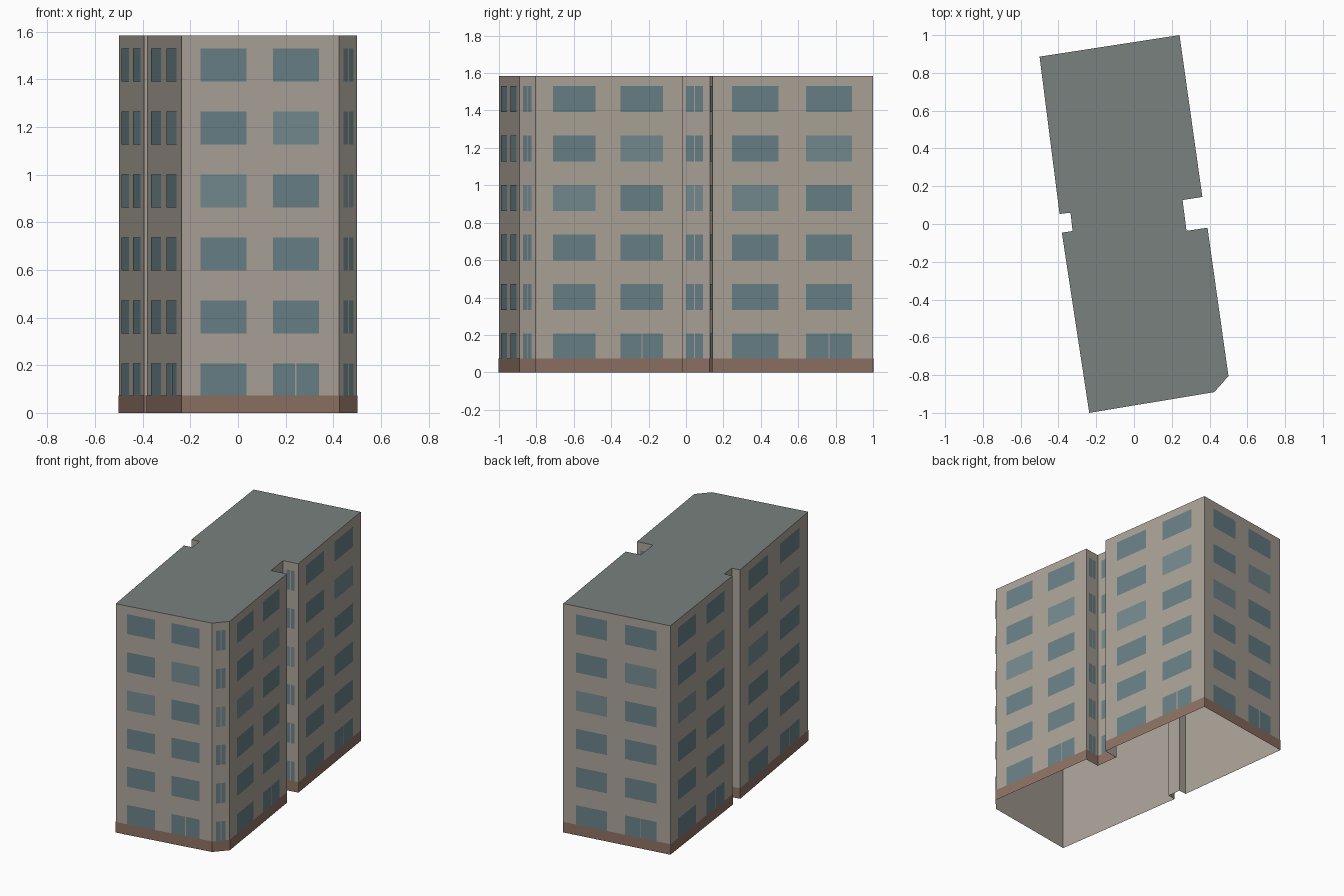
import bpy
from mathutils import Vector

if "Cube" in bpy.data.objects:
    bpy.data.objects.remove(bpy.data.objects["Cube"])

HEIGHT = 1.585
PLINTH = 0.073
FLOORS = 6
PITCH = 0.2645
WIN_H = 0.138

# Building outline, counter-clockwise from the front left corner
OUTLINE = [(-0.237, -1.0), (0.425, -0.89), (0.5, -0.805), (0.389, -0.02),
           (0.278, -0.036), (0.257, 0.127), (0.362, 0.143), (0.241, 1.0),
           (-0.5, 0.886), (-0.394, 0.053), (-0.336, 0.060),
           (-0.325, -0.037), (-0.382, -0.046)]
EDGES = [(Vector(a), Vector(b)) for a, b in zip(OUTLINE, OUTLINE[1:] + OUTLINE[:1])]


def material(name, rgb):
    m = bpy.data.materials.new(name)
    m.diffuse_color = (*rgb, 1)
    m.use_nodes = True
    m.node_tree.nodes["Principled BSDF"].inputs["Base Color"].default_value = m.diffuse_color
    return m


def make(name, polygons, mat):
    """Build one flat-shaded object from a list of polygons."""
    verts, faces = [], []
    for poly in polygons:
        faces.append(range(len(verts), len(verts) + len(poly)))
        verts.extend(poly)
    mesh = bpy.data.meshes.new(name)
    mesh.from_pydata(verts, [], [list(f) for f in faces])
    mesh.materials.append(mat)
    obj = bpy.data.objects.new(name, mesh)
    bpy.context.collection.objects.link(obj)
    return obj


def panel(a, b, u0, u1, z0, z1, offset):
    """Upright rectangle on the wall a-b, pushed outwards by offset."""
    d = (b - a).normalized()
    n = Vector((d.y, -d.x)) * offset
    p, q = a.lerp(b, u0) + n, a.lerp(b, u1) + n
    return [(p.x, p.y, z0), (q.x, q.y, z0), (q.x, q.y, z1), (p.x, p.y, z1)]


# Wall shell, open underneath
stone = material("wall_stone", (0.41, 0.37, 0.32))
n = len(OUTLINE)
ring = [(x, y, z) for z in (0, HEIGHT) for x, y in OUTLINE]
shell = bpy.data.meshes.new("walls")
shell.from_pydata(ring, [], [(i, (i + 1) % n, n + (i + 1) % n, n + i) for i in range(n)])
shell.materials.append(stone)
bpy.context.collection.objects.link(bpy.data.objects.new("walls", shell))

# Flat roof
make("roof", [[(x, y, HEIGHT) for x, y in OUTLINE]],
     material("roof_grey", (0.19, 0.22, 0.205)))

# Brown plinth band around the base
make("plinth", [panel(a, b, 0, 1, 0, PLINTH, 0.0015) for a, b in EDGES],
     material("plinth_brown", (0.27, 0.168, 0.127)))

# Windows: two bays on long walls, one narrow split window on short ones
dark, light = [], []
for a, b in EDGES:
    length = (b - a).length
    if length < 0.1:
        continue
    bays = [(0.12, 0.41), (0.58, 0.87)] if length > 0.3 else [(0.22, 0.77)]
    for floor in range(FLOORS):
        z1 = 0.207 + floor * PITCH
        z0 = max(z1 - WIN_H, PLINTH)
        for bay, (u0, u1) in enumerate(bays):
            mid, gap = (u0 + u1) / 2, 0.003 / length
            split = len(bays) == 1 or (floor == 0 and bay == 1)
            spans = [(u0, mid - gap), (mid + gap, u1)] if split else [(u0, u1)]
            target = light if (floor, bay) in ((3, 0), (4, 1)) else dark
            target += [panel(a, b, s, e, z0, z1, 0.0015) for s, e in spans]
make("windows", dark, material("window_glass", (0.14, 0.22, 0.245)))
make("lit_windows", light, material("window_glass_light", (0.18, 0.26, 0.28)))
